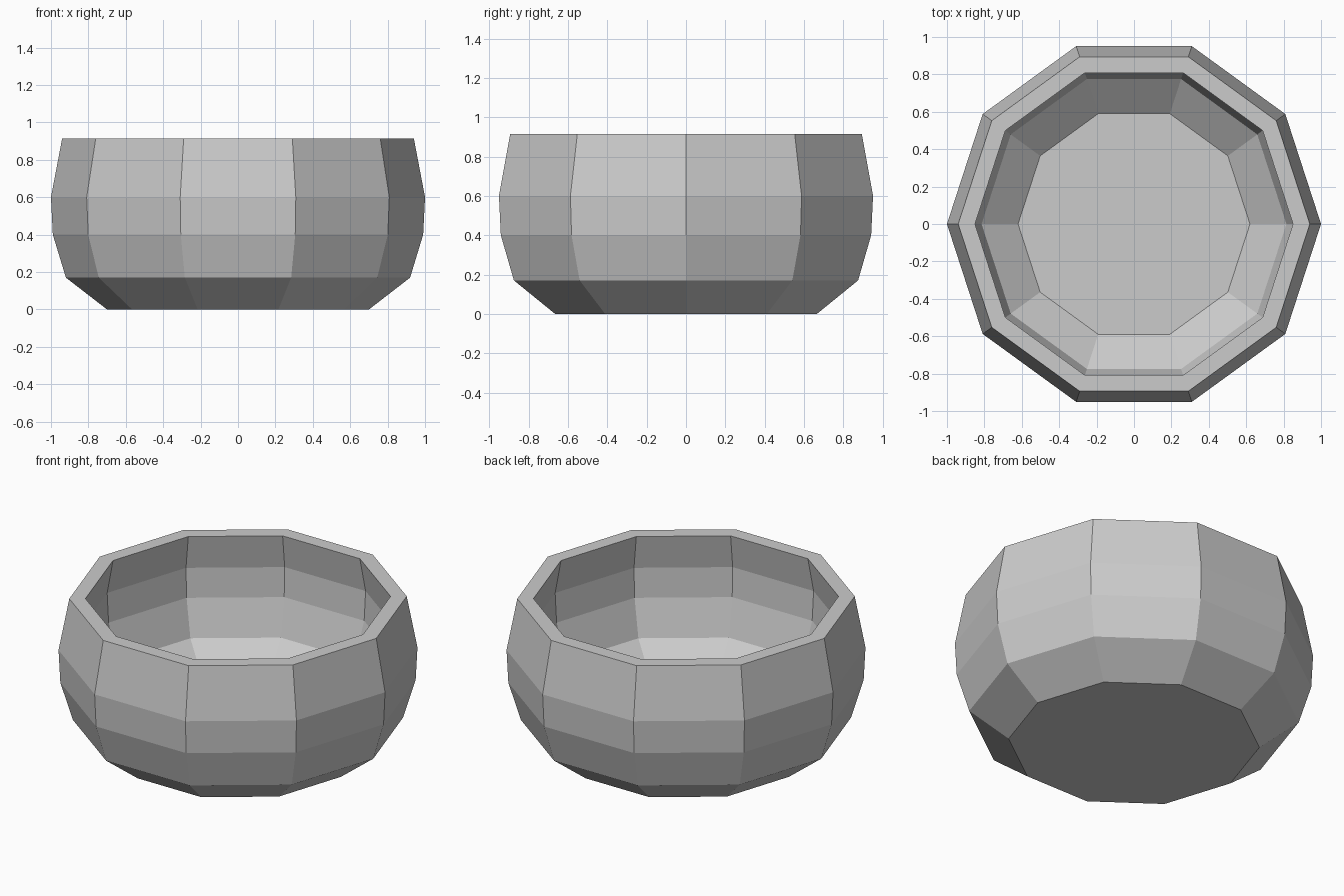
import bpy, bmesh
from math import cos, sin, pi

if "Cube" in bpy.data.objects:
    bpy.data.objects.remove(bpy.data.objects["Cube"])

SIDES = 10

# (radius, height) profile: outside from base to rim, then inside down to floor
profile = [(0.70, 0.0), (0.92, 0.17), (0.99, 0.40), (1.0, 0.60), (0.94, 0.915),
           (0.85, 0.915), (0.89, 0.705), (0.88, 0.525), (0.815, 0.305), (0.62, 0.152)]

bm = bmesh.new()
rings = [[bm.verts.new((r * cos(2 * pi * i / SIDES), r * sin(2 * pi * i / SIDES), z))
          for i in range(SIDES)] for r, z in profile]

# Walls and rim
for a, b in zip(rings, rings[1:]):
    for i in range(SIDES):
        j = (i + 1) % SIDES
        bm.faces.new((a[i], a[j], b[j], b[i]))

# Underside and inner floor
bm.faces.new(rings[0][::-1])
bm.faces.new(rings[-1])
bmesh.ops.recalc_face_normals(bm, faces=bm.faces[:])

mesh = bpy.data.meshes.new("bowl")
bm.to_mesh(mesh)
bm.free()
bpy.context.collection.objects.link(bpy.data.objects.new("bowl", mesh))
